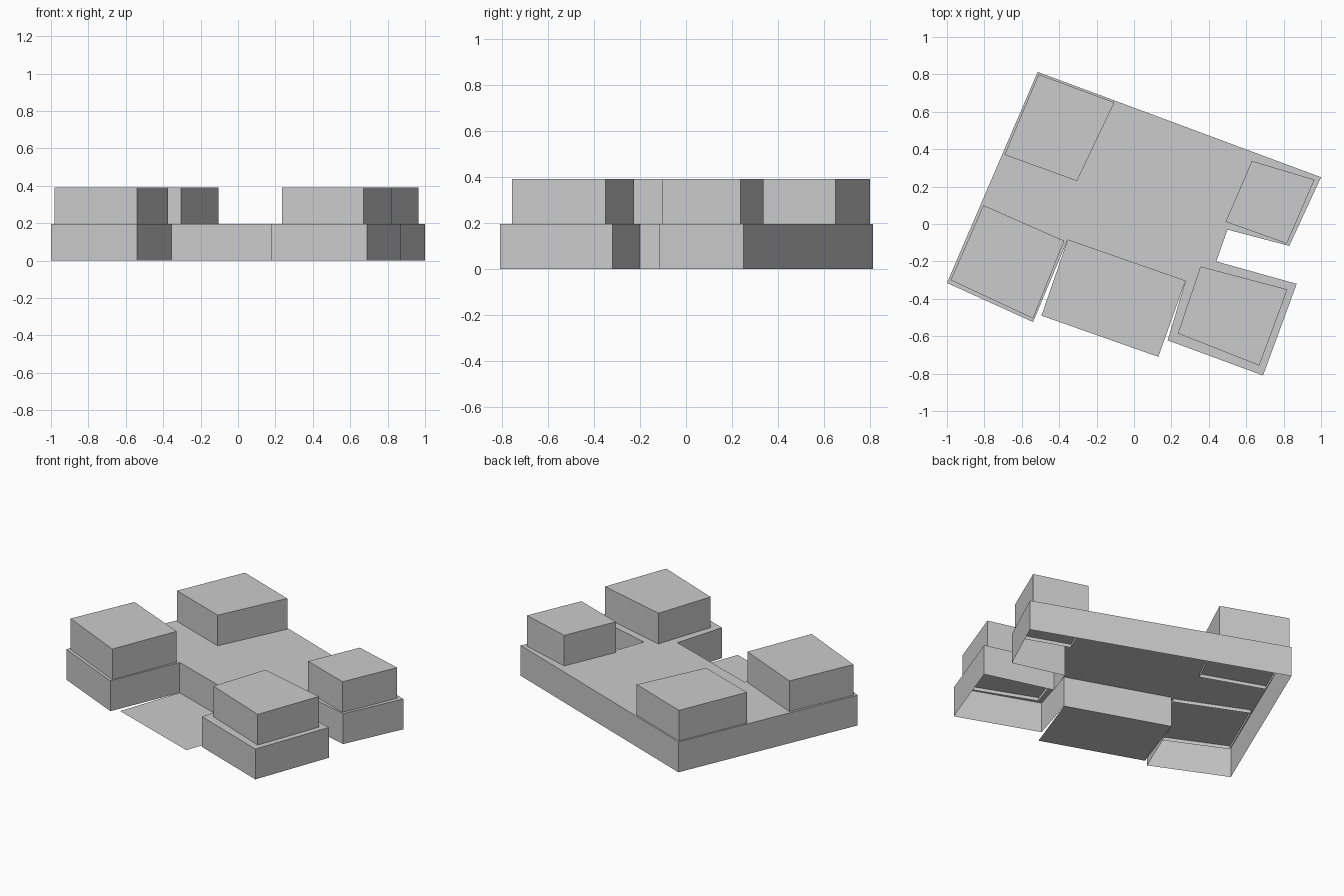
import bpy, bmesh

if "Cube" in bpy.data.objects:
    bpy.data.objects.remove(bpy.data.objects["Cube"])

ROOF, TOP, SKIRT = 0.195, 0.392, 0.173


def flat_shell(name, outline, z_top, z_bottom=None):
    """Clockwise outline -> flat cap at z_top, with side walls and an open underside."""
    bm = bmesh.new()
    outline = outline[::-1]  # counter-clockwise, so the cap faces up
    upper = [bm.verts.new((x, y, z_top)) for x, y in outline]
    bm.faces.new(upper)
    if z_bottom is not None:
        lower = [bm.verts.new((x, y, z_bottom)) for x, y in outline]
        n = len(outline)
        for i in range(n):
            j = (i + 1) % n
            bm.faces.new((lower[i], lower[j], upper[j], upper[i]))
    mesh = bpy.data.meshes.new(name)
    bm.to_mesh(mesh)
    bm.free()
    obj = bpy.data.objects.new(name, mesh)
    bpy.context.collection.objects.link(obj)
    return obj


# Low main storey with a front recess and a notch on the right
flat_shell("main_storey", [
    (-1.0, -0.315), (-0.515, 0.813), (1.0, 0.25), (0.83, -0.117),
    (0.50, -0.03), (0.44, -0.20), (0.87, -0.32), (0.69, -0.81),
    (0.18, -0.622), (0.275, -0.305), (-0.355, -0.085), (-0.54, -0.524),
], ROOF, 0.0)

# Ground slab in the front recess
flat_shell("courtyard_slab", [
    (-0.355, -0.085), (0.275, -0.305), (0.13, -0.71), (-0.495, -0.49),
], 0.0)

# Four upper blocks, sunk slightly through the roof
blocks = {
    "back_left_block": [(-0.51, 0.80), (-0.105, 0.65), (-0.305, 0.23), (-0.692, 0.37)],
    "front_left_block": [(-0.805, 0.10), (-0.373, -0.09), (-0.54, -0.505), (-0.98, -0.30)],
    "back_right_block": [(0.63, 0.337), (0.965, 0.237), (0.817, -0.105), (0.49, 0.012)],
    "front_right_block": [(0.355, -0.227), (0.82, -0.35), (0.67, -0.757), (0.235, -0.585)],
}
for name, outline in blocks.items():
    flat_shell(name, outline, TOP, SKIRT)
